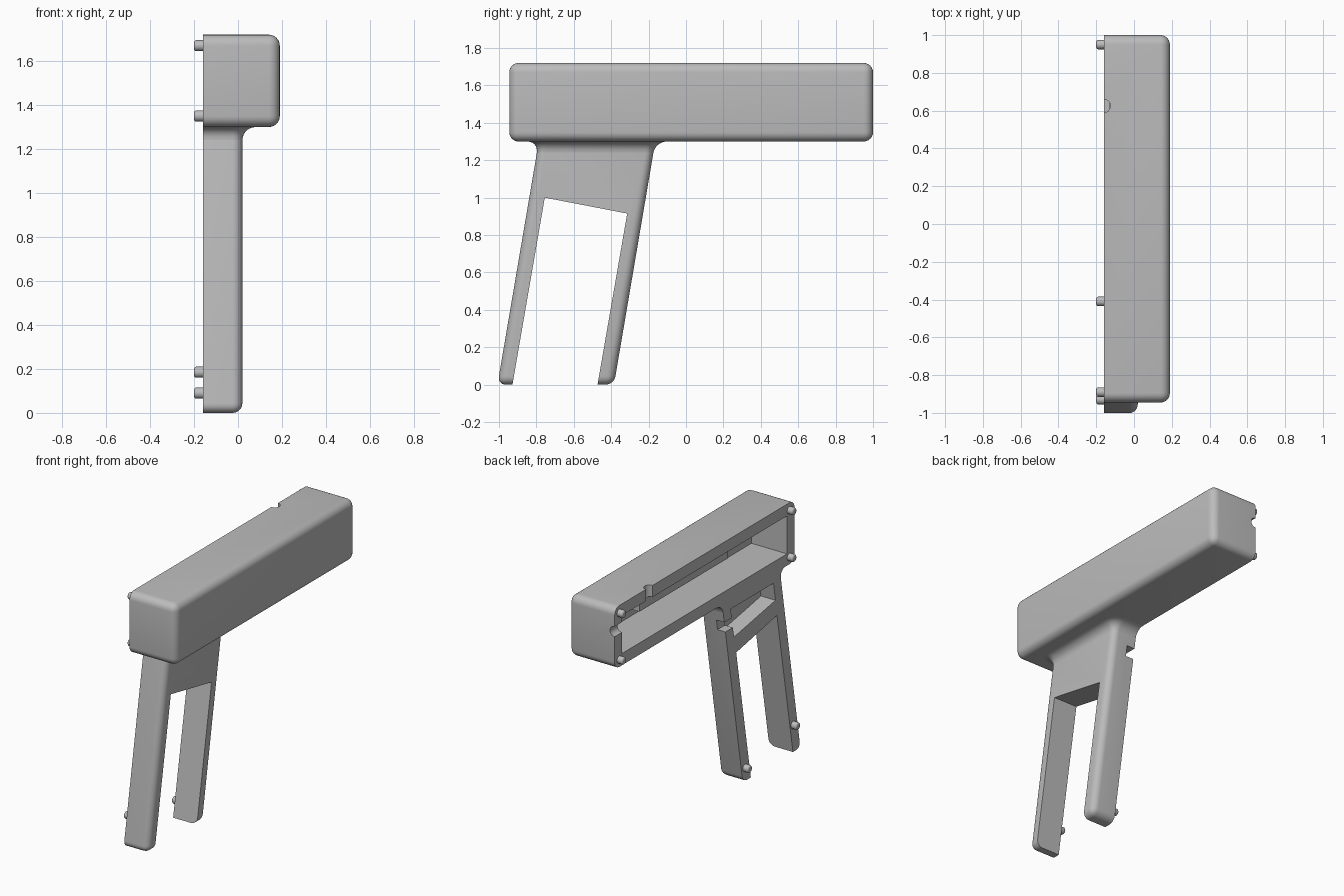
import bpy, bmesh, math
from mathutils import Vector

old = bpy.data.objects.get("Cube")
if old:
    bpy.data.objects.remove(old, do_unlink=True)

GREY = (0.5, 0.5, 0.5, 1)
mat = bpy.data.materials.new("plain grey")
mat.use_nodes = True
mat.diffuse_color = GREY
mat.node_tree.nodes["Principled BSDF"].inputs["Base Color"].default_value = GREY

OPEN = -0.16            # plane of the open side
LEAN = 0.17             # slope of the handle


def finish(name, bm):
    bmesh.ops.recalc_face_normals(bm, faces=bm.faces)
    me = bpy.data.meshes.new(name)
    bm.to_mesh(me)
    bm.free()
    me.materials.append(mat)
    ob = bpy.data.objects.new(name, me)
    bpy.context.collection.objects.link(ob)
    return ob


def prism(profile, x0, x1):
    """Extrude a (y, z) outline along x."""
    bm = bmesh.new()
    base = bm.faces.new([bm.verts.new((x0, y, z)) for y, z in profile])
    new = bmesh.ops.extrude_face_region(bm, geom=[base])["geom"]
    bmesh.ops.translate(bm, vec=(x1 - x0, 0, 0),
                        verts=[v for v in new if isinstance(v, bmesh.types.BMVert)])
    bmesh.ops.recalc_face_normals(bm, faces=bm.faces)
    return bm


def block(y0, y1, z0, z1, x0, x1):
    return prism([(y0, z0), (y1, z0), (y1, z1), (y0, z1)], x0, x1)


def round_edges(bm, rule, radius):
    edges = [e for e in bm.edges if rule(*[v.co for v in e.verts])]
    bmesh.ops.bevel(bm, geom=edges, offset=radius, segments=6, profile=0.5, affect='EDGES')


def rod(axis, centre, radius, length, tip=0.0):
    bm = bmesh.new()
    bmesh.ops.create_cone(bm, cap_ends=True, segments=24, radius1=radius,
                          radius2=radius, depth=length)
    if tip:
        top = [e for e in bm.edges if all(v.co.z > 0 for v in e.verts)]
        bmesh.ops.bevel(bm, geom=top, offset=tip, segments=3, profile=0.5, affect='EDGES')
    turn = Vector((0, 0, 1)).rotation_difference(Vector(axis)).to_matrix()
    bmesh.ops.rotate(bm, cent=(0, 0, 0), matrix=turn, verts=bm.verts)
    bmesh.ops.translate(bm, vec=centre, verts=bm.verts)
    return bm


def carve(ob, cutters):
    """Subtract every cutter, then drop the cutters."""
    tools = [finish("cutter", bm) for bm in cutters]
    for tool in tools:
        mod = ob.modifiers.new("cut", 'BOOLEAN')
        mod.operation, mod.solver, mod.object = 'DIFFERENCE', 'EXACT', tool
    deps = bpy.context.evaluated_depsgraph_get()
    ob.data = bpy.data.meshes.new_from_object(ob.evaluated_get(deps))
    ob.modifiers.clear()
    for tool in tools:
        bpy.data.objects.remove(tool, do_unlink=True)
    return ob


# Housing: rounded box, hollow towards the open side
bm = block(-0.945, 1, 1.3, 1.72, OPEN, 0.19)
round_edges(bm, lambda a, b: max(a.x, b.x) > 0, 0.05)
housing = carve(finish("housing", bm), [
    block(-0.865, 0.92, 1.38, 1.64, OPEN - 0.05, 0.11),
    rod((0, 0, 1), (OPEN, 0.625, 1.68), 0.035, 0.2),
    rod((0, 1, 0), (OPEN, 0.96, 1.56), 0.035, 0.2),
])
parts = [housing, finish("inner_rib", block(-0.27, 0.69, 1.57, 1.64, OPEN + 0.03, 0.11))]


# Handle: leaning frame with two legs
def front(z, inset=0.0):
    return (-1.008 + LEAN * z + inset, z)


def rear(z, inset=0.0):
    return (-0.385 + LEAN * z - inset, z)


TOP = 1.24
bm = prism([front(0), front(0, 0.08), front(1.0, 0.083), rear(0.915, 0.085),
            rear(0, 0.088), rear(0), rear(TOP), front(TOP)], OPEN, 0.02)


def on_outside(p):
    return min(abs(p.y - front(p.z)[0]), abs(p.y - rear(p.z)[0])) < 0.001


def rounded(a, b):
    at_side = min(a.x, b.x) > 0
    across = abs(a.x - b.x) > 0.01
    low = max(a.z, b.z) < 0.01
    outer = on_outside(a) and on_outside(b)
    if across:
        return outer and low
    return at_side and (low or (outer and abs(a.z - b.z) > 0.1))


round_edges(bm, rounded, 0.045)
handle = carve(finish("handle", bm), [
    prism([front(1.11, 0.08), rear(1.03, 0.08), rear(1.235, 0.08), front(1.235, 0.08)],
          OPEN - 0.05, -0.05),
    block(-0.3, -0.1, 1.1, 1.17, OPEN - 0.05, OPEN + 0.06),
])
parts.append(handle)

# Flared fillet joining the handle to the housing
STEPS, FLARE = 6, 0.06
bm = bmesh.new()
rings = []
for i in range(STEPS + 1):
    a = math.pi / 2 * i / STEPS
    z, out = TOP + FLARE * math.sin(a), FLARE * (1 - math.cos(a))
    r = 0.045 + out
    y0, y1, x = front(z)[0] - out, rear(z)[0] + out, 0.02 + out
    ring = [(OPEN, y0)]
    for k in range(STEPS + 1):
        t = math.pi / 2 * k / STEPS
        ring.append((x - r + r * math.sin(t), y0 + r - r * math.cos(t)))
    ring += [(px, y0 + y1 - py) for px, py in reversed(ring)]
    rings.append([bm.verts.new((px, py, z)) for px, py in ring])
for low, high in zip(rings, rings[1:]):
    for i in range(len(low)):
        j = (i + 1) % len(low)
        bm.faces.new((low[i], low[j], high[j], high[i]))
bm.faces.new(rings[0])
bm.faces.new(rings[-1])
parts.append(finish("handle_fillet", bm))

# Locating pegs on the open side
pegs = {"housing_back_upper_peg": (0.95, 1.67), "housing_back_lower_peg": (0.95, 1.35),
        "housing_front_upper_peg": (-0.89, 1.67), "housing_front_lower_peg": (-0.89, 1.35),
        "front_leg_peg": (-0.93, 0.185), "rear_leg_peg": (-0.41, 0.09)}
for name, (y, z) in pegs.items():
    parts.append(finish(name, rod((-1, 0, 0), (OPEN - 0.01, y, z), 0.025, 0.06, 0.01)))

# Smooth the rounded edges, keep the corners sharp
for ob in bpy.context.view_layer.objects:
    ob.select_set(ob in parts)
bpy.context.view_layer.objects.active = housing
bpy.ops.object.shade_smooth_by_angle(angle=math.radians(35))
